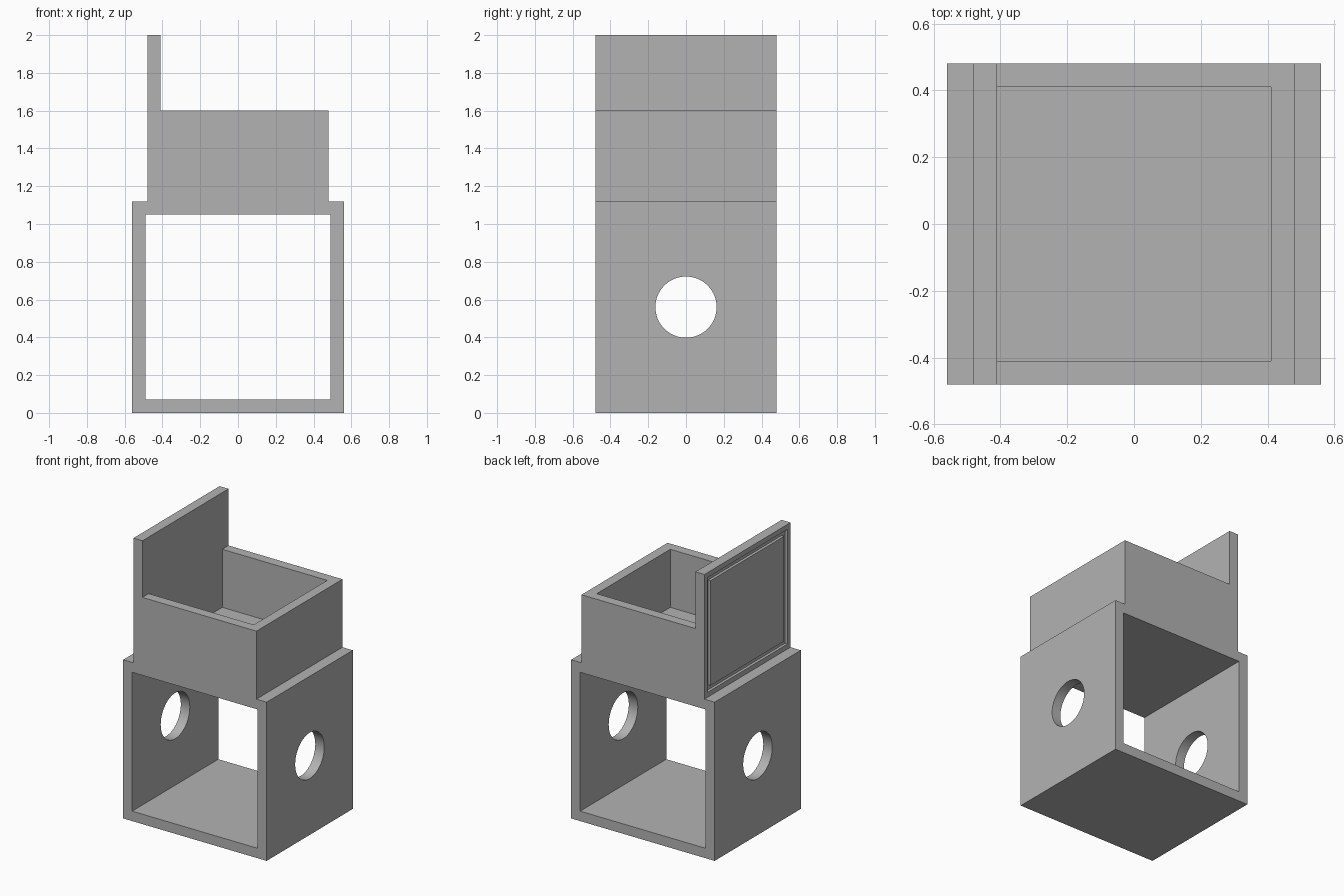
import bpy
from math import pi

cube = bpy.data.objects.get("Cube")
if cube:
    bpy.data.objects.remove(cube, do_unlink=True)

# One plain grey for everything
grey = bpy.data.materials.new("plain_grey")
grey.use_nodes = True
colour = (0.45, 0.45, 0.45, 1)
grey.diffuse_color = colour
grey.node_tree.nodes["Principled BSDF"].inputs["Base Color"].default_value = colour


def box(name, x, y, z):
    """Box from (min, max) pairs on each axis."""
    spans = (x, y, z)
    bpy.ops.mesh.primitive_cube_add(size=1, location=[sum(s) / 2 for s in spans])
    ob = bpy.context.object
    ob.name = name
    ob.scale = [s[1] - s[0] for s in spans]
    bpy.ops.object.transform_apply(location=True, rotation=True, scale=True)
    ob.data.materials.append(grey)
    return ob


def combine(target, tool, operation):
    """Apply a boolean and discard the tool."""
    tool.hide_render = True
    mod = target.modifiers.new(operation, "BOOLEAN")
    mod.operation = operation
    mod.solver = "EXACT"
    mod.object = tool
    bpy.context.view_layer.objects.active = target
    bpy.ops.object.modifier_apply(modifier=mod.name)
    bpy.data.objects.remove(tool, do_unlink=True)


WALL = 0.07
HALF = 0.48           # half depth, and half width of the tray
BASE = 0.56           # half width of the base
JOIN, RIM, TOP = 1.12, 1.6, 2.0
inner = HALF - WALL


def sym(v):
    return (-v, v)


# Base: square tube open at front and back
stand = box("stand", sym(BASE), sym(HALF), (0, JOIN))
combine(stand, box("opening_cutter", sym(BASE - WALL), sym(1), (WALL, JOIN - WALL)), "DIFFERENCE")

# Tray with one tall side wall
tray = box("tray", sym(HALF), sym(HALF), (JOIN, TOP))
combine(tray, box("rim_cutter", (-inner, 1), sym(1), (RIM, TOP + 1)), "DIFFERENCE")
combine(tray, box("tray_cutter", sym(inner), sym(inner), (JOIN + WALL, TOP + 1)), "DIFFERENCE")

# Groove framing a panel on the outside of the tall wall
edge, groove, depth = 0.035, 0.035, 0.02
out, inn = edge, edge + groove
ring = box("groove_cutter", (-1, -HALF + depth), sym(HALF - out), (JOIN + out, TOP - out))
combine(ring, box("panel_core", (-2, 0), sym(HALF - inn), (JOIN + inn, TOP - inn)), "DIFFERENCE")
combine(tray, ring, "DIFFERENCE")

combine(stand, tray, "UNION")
stand.name = "stand_with_tray"

# Round hole through both side walls
bpy.ops.mesh.primitive_cylinder_add(vertices=64, radius=0.162, depth=3,
                                    location=(0, 0, JOIN / 2), rotation=(0, pi / 2, 0))
hole = bpy.context.object
hole.data.materials.append(grey)
combine(stand, hole, "DIFFERENCE")

bpy.ops.object.select_all(action="DESELECT")
stand.select_set(True)
bpy.context.view_layer.objects.active = stand
bpy.ops.object.shade_smooth_by_angle(angle=pi / 6)
